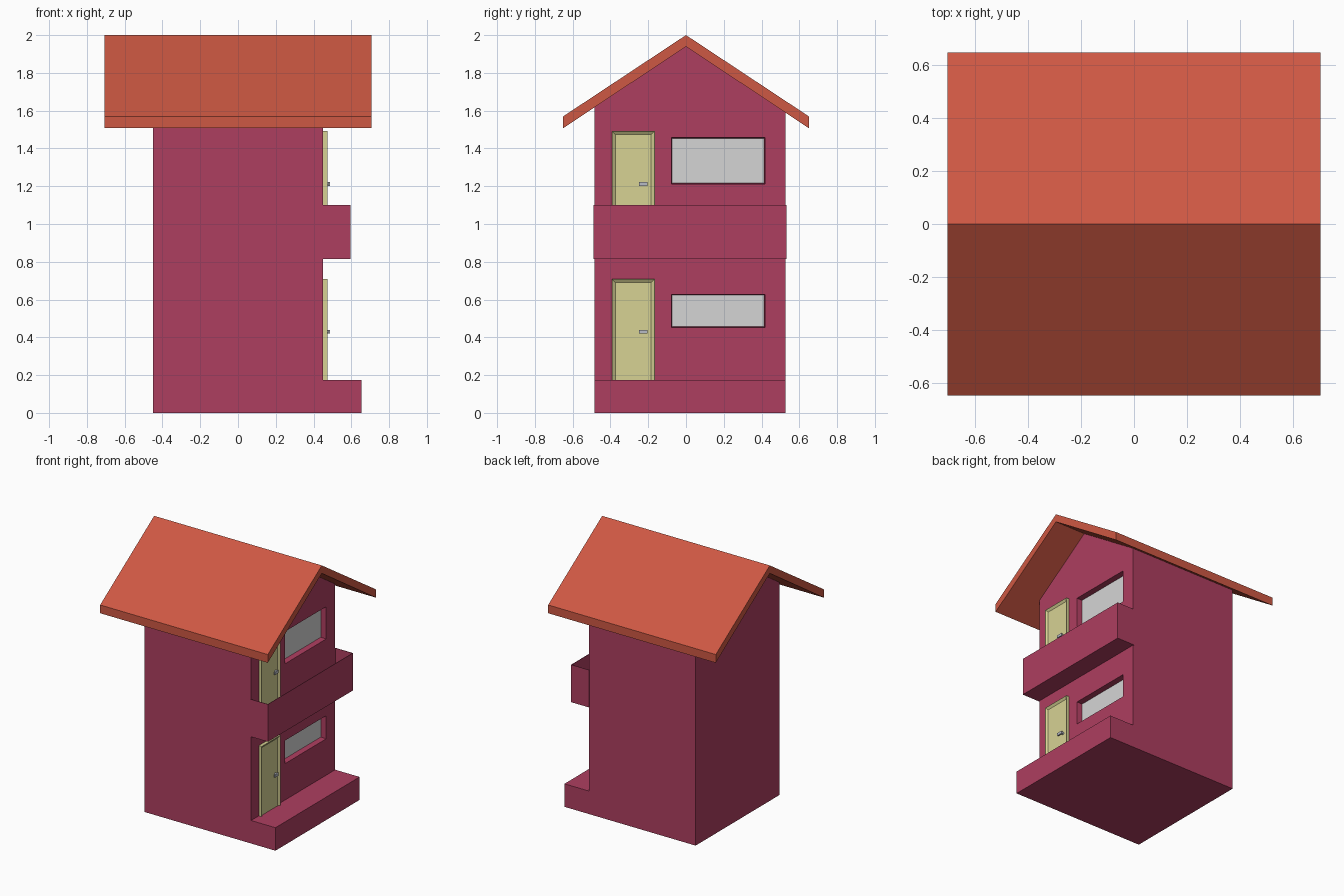
import bpy, bmesh, math
from mathutils import Matrix, Vector

if "Cube" in bpy.data.objects:
    bpy.data.objects.remove(bpy.data.objects["Cube"])


def material(name, r, g, b):
    """Flat material from an sRGB colour, stored as linear values."""
    lin = [((c / 255 + 0.055) / 1.055) ** 2.4 for c in (r, g, b)]
    m = bpy.data.materials.new(name)
    m.diffuse_color = (*lin, 1)
    m.use_nodes = True
    m.node_tree.nodes["Principled BSDF"].inputs["Base Color"].default_value = m.diffuse_color
    return m


WALL = material("raspberry wall", 174, 62, 96)
ROOF = material("terracotta roof", 206, 88, 67)
DOOR = material("pale yellow door", 215, 210, 148)
GLASS = material("light grey glass", 213, 213, 213)
METAL = material("grey metal", 185, 188, 198)


def finish(name, bm, mat):
    bmesh.ops.recalc_face_normals(bm, faces=bm.faces[:])
    mesh = bpy.data.meshes.new(name)
    bm.to_mesh(mesh)
    bm.free()
    mesh.materials.append(mat)
    ob = bpy.data.objects.new(name, mesh)
    bpy.context.collection.objects.link(ob)
    return ob


def add_box(bm, lo, hi):
    lo, hi = Vector(lo), Vector(hi)
    mat = Matrix.Translation((lo + hi) / 2) @ Matrix.Diagonal((*(hi - lo), 1))
    return bmesh.ops.create_cube(bm, size=1, matrix=mat)["verts"]


def box(name, lo, hi, mat):
    bm = bmesh.new()
    add_box(bm, lo, hi)
    return finish(name, bm, mat)


def extrude_x(name, profile, x0, x1, mat):
    """Extrude a closed (y, z) profile along x."""
    bm = bmesh.new()
    face = bm.faces.new([bm.verts.new((x0, y, z)) for y, z in profile])
    ext = bmesh.ops.extrude_face_region(bm, geom=[face])["geom"]
    bmesh.ops.translate(bm, vec=(x1 - x0, 0, 0),
                        verts=[v for v in ext if isinstance(v, bmesh.types.BMVert)])
    return finish(name, bm, mat)


def facing(bm, axis):
    """The face pointing most strongly along an axis."""
    bm.normal_update()
    return max(bm.faces, key=lambda f: f.normal.dot(Vector(axis)))


X_WALL, Y0, Y1 = 0.45, -0.485, 0.527
FLOORS = {"lower": 0.175, "upper": 0.957}
WINDOWS = {"lower": (0.45, 0.63), "upper": (1.21, 1.46)}
DEPTH, TAPER = 0.045, 0.007

# Gabled house body, its top reaching just inside the roof
under = lambda y: 1.943 - 0.666 * abs(y)
body = extrude_x("house_body", [(Y0, 0), (Y1, 0), (Y1, under(Y1)), (0, under(0)), (Y0, under(Y0))],
                 -X_WALL, X_WALL, WALL)

# Window recesses with slightly tapered sides
bm = bmesh.new()
for z0, z1 in WINDOWS.values():
    mid = Vector((0, 0.17, (z0 + z1) / 2))
    for v in add_box(bm, (X_WALL - DEPTH, -0.08, z0), (X_WALL + 0.02, 0.42, z1)):
        if v.co.x < X_WALL:
            v.co.y -= math.copysign(TAPER, v.co.y - mid.y)
            v.co.z -= math.copysign(TAPER, v.co.z - mid.z)
cutter = finish("window_cutter", bm, WALL)
cutter.hide_render = True
mod = body.modifiers.new("windows", "BOOLEAN")
mod.object, mod.operation, mod.solver = cutter, "DIFFERENCE", "EXACT"
bpy.context.view_layer.objects.active = body
bpy.ops.object.modifier_apply(modifier=mod.name)
bpy.data.objects.remove(cutter)

# Window panes at the back of the recesses
for level, (z0, z1) in WINDOWS.items():
    x = X_WALL - DEPTH
    box(level + "_window_pane", (x - 0.004, -0.08 + TAPER, z0 + TAPER),
        (x + 0.004, 0.42 - TAPER, z1 - TAPER), GLASS)

# Roof with overhanging eaves
extrude_x("roof", [(-0.65, 1.57), (0, 2.0), (0.65, 1.57), (0.65, 1.507), (0, 1.94), (-0.65, 1.507)],
          -0.706, 0.706, ROOF)

# Porch slab
box("porch", (X_WALL, Y0, 0), (0.655, Y1, 0.175), WALL)

# Balcony: a box hollowed from above down to its floor
bm = bmesh.new()
add_box(bm, (X_WALL - 0.005, -0.49, 0.815), (0.595, 0.533, 1.10))
top = facing(bm, (0, 0, 1))
bmesh.ops.inset_individual(bm, faces=[top], thickness=0.005)
floor = bmesh.ops.extrude_face_region(bm, geom=[top])["geom"]
bmesh.ops.delete(bm, geom=[top], context="FACES_ONLY")
bmesh.ops.translate(bm, vec=(0, 0, FLOORS["upper"] - 1.10),
                    verts=[v for v in floor if isinstance(v, bmesh.types.BMVert)])
finish("balcony", bm, WALL)

# Doors with sloped recessed panels, and their handles
for level, z in FLOORS.items():
    bm = bmesh.new()
    add_box(bm, (X_WALL - 0.005, -0.393, z - 0.03), (0.474, -0.165, z + 0.535))
    front = facing(bm, (1, 0, 0))
    bmesh.ops.inset_individual(bm, faces=[front], thickness=0.003)
    bmesh.ops.inset_individual(bm, faces=[front], thickness=0.024, depth=-0.012)
    finish(level + "_door", bm, DOOR)

    bm = bmesh.new()
    spin = Matrix.Translation((0.469, -0.213, z + 0.255)) @ Matrix.Rotation(math.pi / 2, 4, "Y")
    bmesh.ops.create_cone(bm, cap_ends=True, segments=12, radius1=0.009, radius2=0.009,
                          depth=0.022, matrix=spin)
    add_box(bm, (0.476, -0.249, z + 0.245), (0.486, -0.204, z + 0.265))
    finish(level + "_door_handle", bm, METAL)
